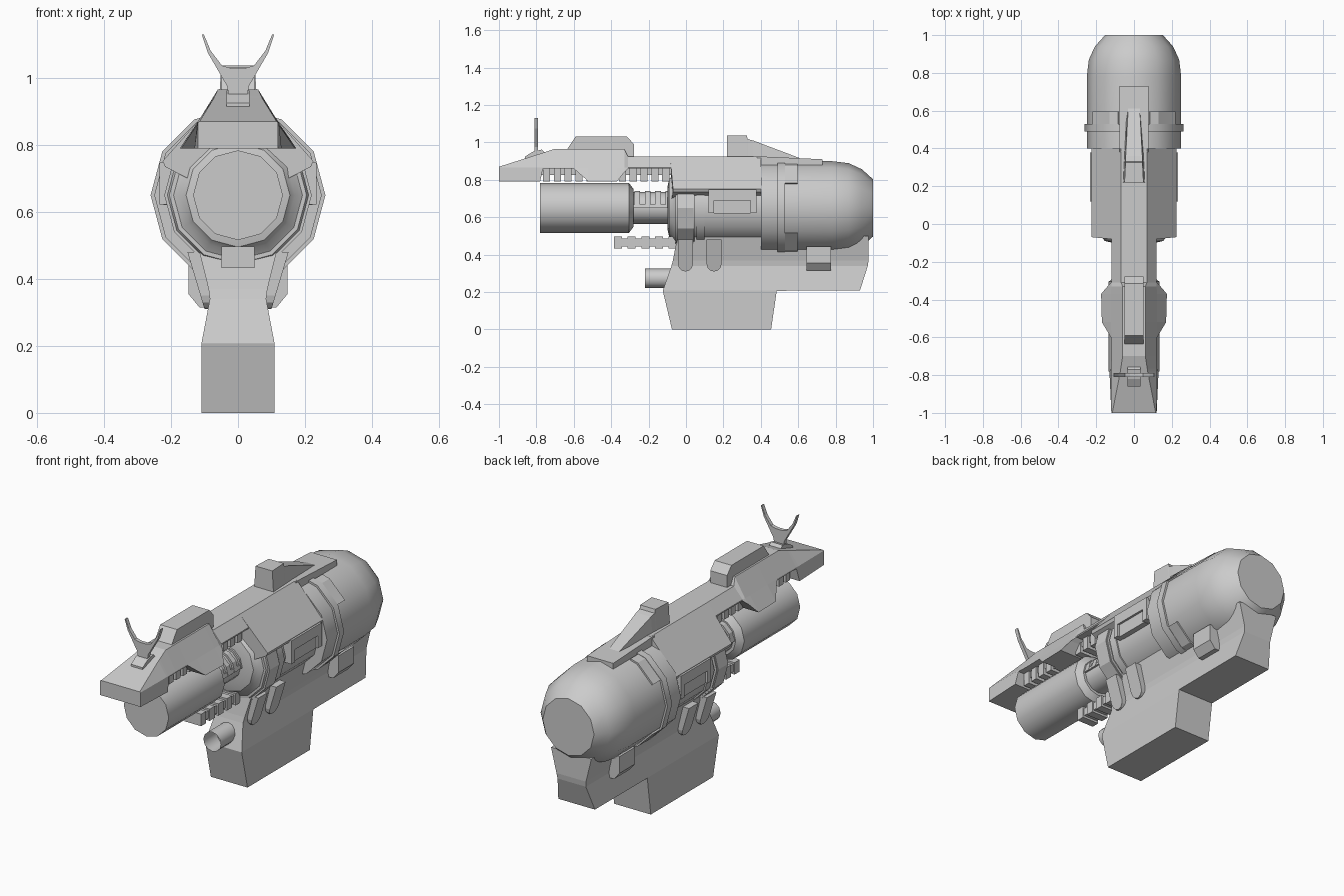
import bpy, bmesh, math

ZC = 0.65  # height of the barrel axis


def loft(name, sections, caps=True, smooth=False, mirror=False):
    """Skin a row of equal-length closed point loops."""
    bm = bmesh.new()
    rows = [[bm.verts.new(p) for p in s] for s in sections]
    n = len(rows[0])
    for a, b in zip(rows, rows[1:]):
        for i in range(n):
            j = (i + 1) % n
            bm.faces.new((a[i], a[j], b[j], b[i]))
    if caps:
        bm.faces.new(rows[0][::-1])
        bm.faces.new(rows[-1])
    bmesh.ops.recalc_face_normals(bm, faces=bm.faces)
    me = bpy.data.meshes.new(name)
    bm.to_mesh(me)
    bm.free()
    ob = bpy.data.objects.new(name, me)
    bpy.context.collection.objects.link(ob)
    if mirror:
        ob.modifiers.new("mirror", 'MIRROR').use_clip = False
    if smooth:
        bpy.ops.object.select_all(action='DESELECT')
        ob.select_set(True)
        bpy.context.view_layer.objects.active = ob
        bpy.ops.object.shade_smooth_by_angle(angle=math.radians(35))
    return ob


def prism_x(name, pts, x0, x1, mirror=False):
    return loft(name, [[(x, y, z) for y, z in pts] for x in (x0, x1)], mirror=mirror)


def prism_y(name, pts, y0, y1, mirror=False):
    return loft(name, [[(x, y, z) for x, z in pts] for y in (y0, y1)], mirror=mirror)


def box(name, x0, x1, y0, y1, z0, z1, mirror=False):
    return prism_x(name, [(y0, z0), (y1, z0), (y1, z1), (y0, z1)], x0, x1, mirror)


def turned(name, profile, zc=ZC, caps=True, n=12):
    ring = [(math.cos(2 * math.pi * i / n), math.sin(2 * math.pi * i / n)) for i in range(n)]
    return loft(name, [[(c * r, y, zc + s * r) for c, s in ring] for y, r in profile], caps, True)


def arc_band(name, y0, y1, a0, a1, r, t=0.04):
    """Part of a 12-sided ring, mirrored to the other side."""
    angs = [a0] + [a for a in range(-90, 91, 30) if a0 < a < a1] + [a1]

    def pt(a, rad):
        rr = rad * math.cos(math.radians(15)) / math.cos(math.radians(a % 30 - 15))
        return rr * math.cos(math.radians(a)), ZC + rr * math.sin(math.radians(a))
    prism_y(name, [pt(a, r) for a in angs] + [pt(a, r - t) for a in angs[::-1]], y0, y1, True)


# Rear tank with rounded end, clamp ring and clamp tabs
turned("rear_tank", [(0.4, 0.25), (0.78, 0.25), (0.87, 0.239), (0.94, 0.207), (1.0, 0.153)])
turned("clamp_ring", [(0.49, 0.261), (0.53, 0.261)])
for a0, a1 in ((31, 70), (-70, -32)):
    arc_band("clamp_tab", 0.52, 0.595, a0, a1, 0.259)

# Receiver cylinder and its bands
turned("receiver", [(-0.1, 0.11), (-0.09, 0.155), (-0.07, 0.17), (-0.05, 0.2), (0.41, 0.2)])
turned("receiver_front_band", [(-0.055, 0.205), (-0.04, 0.214), (0.045, 0.214)])
turned("receiver_mid_band", [(0.055, 0.208), (0.1, 0.208)])

# Barrel, neck and neck ribs
turned("barrel", [(-0.78, 0.134), (-0.305, 0.134), (-0.28, 0.1), (-0.28, 0.085), (-0.09, 0.085)])
for i in range(4):
    arc_band("neck_rib", -0.275 + i * 0.055, -0.245 + i * 0.055, 0, 75, 0.096)
arc_band("neck_strip", -0.28, -0.09, 0, 12, 0.094)

# Sloped cover over the receiver
cover = [(0.07, 0.926), (0.225, 0.752), (0.218, 0.735), (0.15, 0.7)]
cover += [(-x, z) for x, z in cover[::-1]]
loft("receiver_cover", [[(x, -0.085 + 0.1 * max(0, abs(x) - 0.07) if y < 0 else y, z)
                         for x, z in cover] for y in (-0.08, 0.4)])

# Top shroud: y, bottom (half width, z), shoulder half width, top (half width, z)
shroud = [(-1.0, 0.12, 0.79, 0.12, 0.115, 0.87),
          (-0.78, 0.13, 0.79, 0.122, 0.072, 0.94),
          (-0.765, 0.122, 0.86, 0.121, 0.07, 0.945),
          (-0.7, 0.12, 0.86, 0.12, 0.06, 0.966),
          (-0.6, 0.122, 0.86, 0.12, 0.06, 0.966),
          (-0.52, 0.17, 0.79, 0.121, 0.06, 0.966),
          (-0.37, 0.174, 0.79, 0.121, 0.06, 0.966),
          (-0.33, 0.14, 0.84, 0.12, 0.06, 0.966),
          (-0.31, 0.12, 0.86, 0.12, 0.068, 0.926),
          (-0.07, 0.12, 0.86, 0.12, 0.07, 0.926)]
sections = []
for y, b, zb, s, t, zt in shroud:
    half = [(b, zb), (s, 0.867), (t, zt)]
    sections.append([(x, y, z) for x, z in half] + [(-x, y, z) for x, z in half[::-1]])
loft("top_shroud", sections)

# Toothed rails under the shroud and under the barrel
box("upper_rail", -0.075, 0.075, -0.78, -0.06, 0.825, 0.87)
for i in range(12):
    y = -0.765 + i * 0.058
    box("upper_rail_tooth", -0.085, 0.085, y, y + 0.038, 0.79, 0.865)
box("lower_rail", -0.042, 0.042, -0.38, -0.04, 0.445, 0.487)
for i in range(5):
    y = -0.385 + i * 0.073
    box("lower_rail_tooth", -0.05, 0.05, y, y + 0.043, 0.433, 0.497)

# Raised block on the shroud
prism_x("top_block", [(-0.645, 0.95), (-0.59, 1.031), (-0.315, 1.031), (-0.278, 0.99),
                      (-0.278, 0.91), (-0.5, 0.91)], -0.05, 0.05)

# Forked front sight
fork = [(0.026, 0.945), (0.032, 0.985), (0.088, 1.08), (0.103, 1.13),
        (0.108, 1.13), (0.098, 1.083), (0.085, 1.065), (0.052, 1.036), (0.02, 1.029)]
fork = [(0.026, 0.93), (0.032, 0.975), (0.09, 1.075), (0.108, 1.13),
        (0.102, 1.13), (0.082, 1.082), (0.048, 1.037), (0.02, 1.029)]
prism_y("front_sight_fork", fork + [(-x, z) for x, z in fork[::-1]], -0.81, -0.79)
prism_x("front_sight_base", [(-0.86, 0.9), (-0.86, 0.925), (-0.82, 0.95), (-0.77, 0.962),
                             (-0.755, 0.945), (-0.755, 0.92)], -0.035, 0.035)

# Rear sight ramp and its plate
ramp = [(0.22, 0.05, 1.037), (0.325, 0.045, 1.037), (0.33, 0.045, 1.018),
        (0.36, 0.044, 1.01), (0.62, 0.03, 0.912)]
loft("rear_sight_ramp", [[(-w - 0.01, y, 0.88), (w + 0.01, y, 0.88), (w, y, z), (-w, y, z)]
                         for y, w, z in ramp])
prism_x("rear_sight_plate", [(0.38, 0.85), (0.38, 0.926), (0.6, 0.916), (0.73, 0.91),
                             (0.73, 0.85)], -0.078, 0.078)

# Side panels with a raised U-shaped frame
box("side_panel", 0.17, 0.222, 0.15, 0.345, 0.62, 0.75, True)
prism_x("side_frame", [(0.12, 0.748), (0.12, 0.622), (0.15, 0.622), (0.15, 0.69), (0.345, 0.69),
                       (0.345, 0.622), (0.378, 0.622), (0.378, 0.748)], 0.18, 0.234, True)

# Straps with rounded fingers that hug the grip
arc_band("front_strap", -0.045, 0.04, -62, 28, 0.22)
for yc in (-0.003, 0.15):
    w = 0.04
    outline = [(yc + w, 0.48)] + [(yc + w * math.cos(a), 0.35 - w * math.sin(a))
                                  for a in [math.pi * k / 6 for k in range(7)]] + [(yc - w, 0.48)]
    loft("strap_finger", [[(0.088 + dx + (z - 0.31) * 0.3, y, z) for y, z in outline]
                          for dx in (-0.025, 0.012)], mirror=True)

# Grip housing: z, front y, back y, half width
grip = [(0, -0.075, 0.455, 0.109), (0.207, -0.124, 0.485, 0.109), (0.208, -0.124, 0.93, 0.109),
        (0.34, -0.078, 0.972, 0.084), (0.37, -0.07, 0.976, 0.088), (0.5, -0.045, 0.976, 0.12)]
loft("grip_housing", [[(-w, y0, z), (w, y0, z), (w, y1, z), (-w, y1, z)] for z, y0, y1, w in grip])

# Side latches below the tank
prism_y("side_latch", [(0.06, 0.445), (0.148, 0.445), (0.148, 0.355), (0.115, 0.315),
                       (0.06, 0.315)], 0.645, 0.775, True)

# Open tube at the front of the grip
turned("front_tube", [(-0.22, 0.052), (-0.08, 0.052)], 0.273, caps=False)
